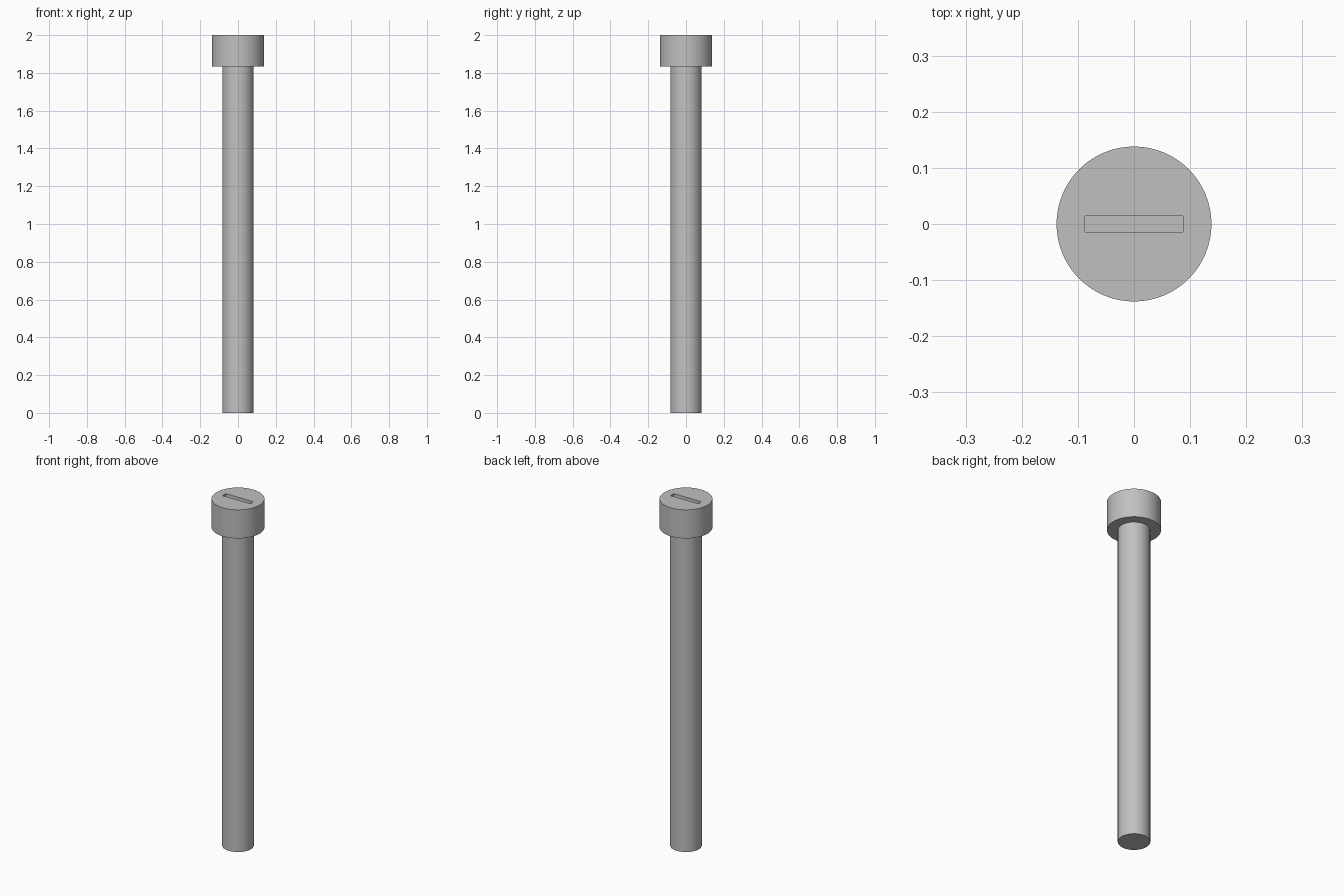
import bpy
import bmesh

cube = bpy.data.objects.get("Cube")
if cube:
    bpy.data.objects.remove(cube, do_unlink=True)

HEAD_RADIUS, SHAFT_RADIUS = 0.138, 0.083
HEAD_BASE, TOP = 1.835, 2.0
SLOT_LENGTH, SLOT_WIDTH, SLOT_DEPTH = 0.176, 0.03, 0.08

steel = bpy.data.materials.new("grey steel")
steel.use_nodes = True
grey = (0.53, 0.53, 0.53, 1)
steel.diffuse_color = grey
steel.node_tree.nodes["Principled BSDF"].inputs["Base Color"].default_value = grey


def cylinder(name, radius, bottom, top):
    bpy.ops.mesh.primitive_cylinder_add(
        vertices=96, radius=radius, depth=top - bottom,
        location=(0, 0, (bottom + top) / 2))
    obj = bpy.context.object
    obj.name = name
    obj.data.materials.append(steel)
    return obj


# Plain shaft and wider cylindrical head
shaft = cylinder("shaft", SHAFT_RADIUS, 0, HEAD_BASE + 0.005)
head = cylinder("head", HEAD_RADIUS, HEAD_BASE, TOP)

# Slot cutter with slightly rounded upright corners
bpy.ops.mesh.primitive_cube_add(size=1, location=(0, 0, TOP))
cutter = bpy.context.object
cutter.name = "slot_cutter"
cutter.data.materials.append(steel)
bm = bmesh.new()
bm.from_mesh(cutter.data)
bmesh.ops.scale(bm, vec=(SLOT_LENGTH, SLOT_WIDTH, SLOT_DEPTH * 2), verts=bm.verts)
upright = [e for e in bm.edges
           if abs(e.verts[0].co.z - e.verts[1].co.z) > SLOT_DEPTH]
bmesh.ops.bevel(bm, geom=upright, offset=0.003, segments=4, profile=0.5,
                affect='EDGES')
bm.to_mesh(cutter.data)
bm.free()
cutter.hide_render = True

# Cut the driver slot into the head
cut = head.modifiers.new("slot", 'BOOLEAN')
cut.operation = 'DIFFERENCE'
cut.solver = 'EXACT'
cut.object = cutter
bpy.context.view_layer.objects.active = head
bpy.ops.object.modifier_apply(modifier=cut.name)
bpy.data.objects.remove(cutter, do_unlink=True)

# Smooth round sides, sharp rims
for obj in (shaft, head):
    bpy.ops.object.select_all(action='DESELECT')
    obj.select_set(True)
    bpy.context.view_layer.objects.active = obj
    bpy.ops.object.shade_smooth_by_angle(angle=0.6)
